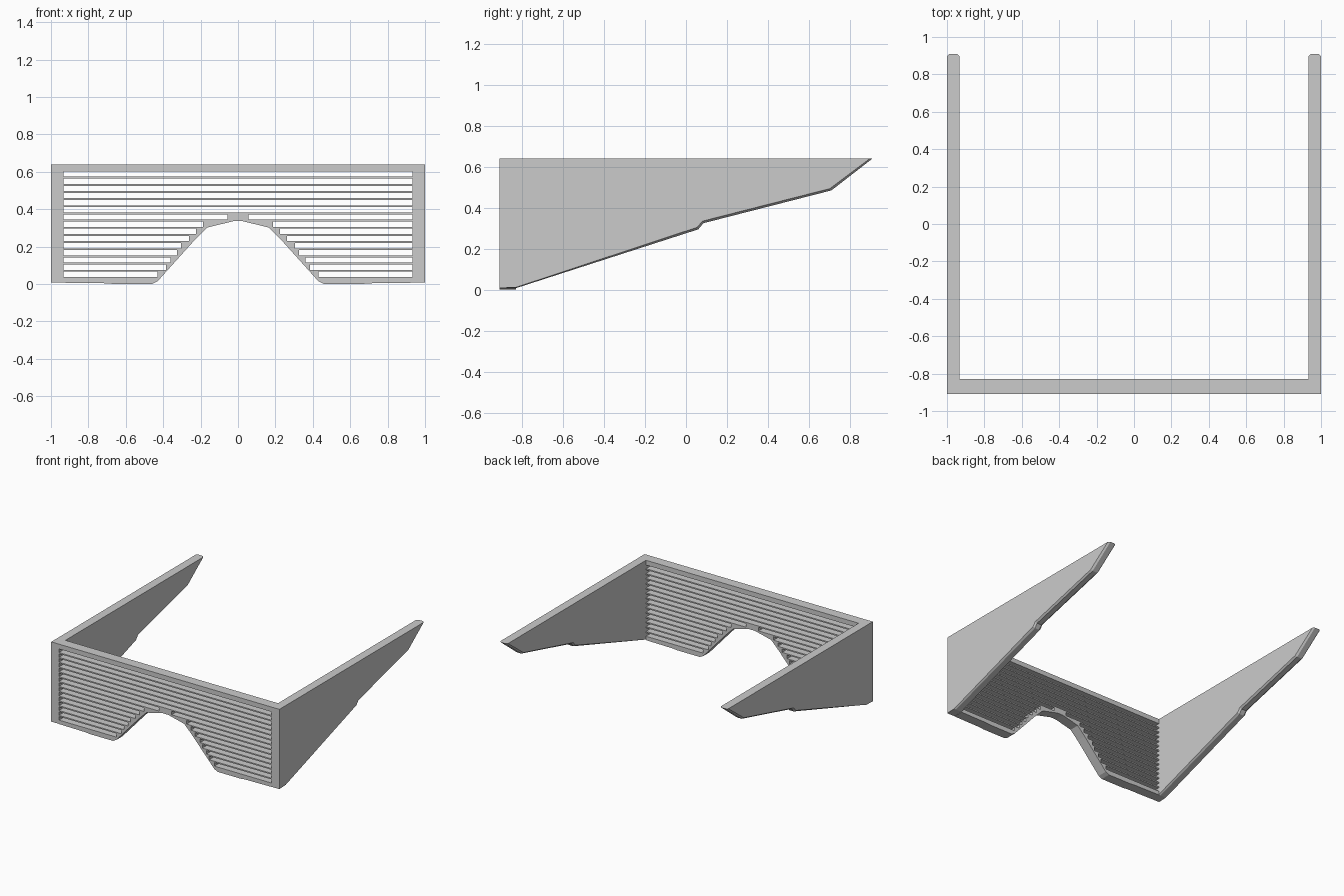
import bpy, bmesh

if "Cube" in bpy.data.objects:
    bpy.data.objects.remove(bpy.data.objects["Cube"])

FRONT, BACK, TOP, INNER = -0.91, -0.83, 0.64, 0.932


def make_object(name, bm):
    bmesh.ops.recalc_face_normals(bm, faces=bm.faces)
    mesh = bpy.data.meshes.new(name)
    bm.to_mesh(mesh)
    bm.free()
    obj = bpy.data.objects.new(name, mesh)
    bpy.context.collection.objects.link(obj)
    return obj


def loft(bm, rings):
    # Join matching closed outlines and cap both ends
    loops = [[bm.verts.new(p) for p in ring] for ring in rings]
    n = len(loops[0])
    for a, b in zip(loops, loops[1:]):
        for i in range(n):
            j = (i + 1) % n
            bm.faces.new((a[i], a[j], b[j], b[i]))
    bm.faces.new(loops[0])
    bm.faces.new(loops[-1])


def box(bm, x0, x1, y0, y1, z0, z1):
    loft(bm, [[(x0, y, z0), (x1, y, z0), (x1, y, z1), (x0, y, z1)] for y in (y0, y1)])


# Front panel with nose arch
half = [(INNER, 0.007), (0.70, 0.004), (0.66, 0.0), (0.46, 0.0), (0.43, 0.015),
        (0.385, 0.065), (0.23, 0.237), (0.165, 0.302), (0.025, 0.336)]
outline = half + [(-x, z) for x, z in reversed(half)] + [(-INNER, TOP), (INNER, TOP)]
bm = bmesh.new()
loft(bm, [[(x, y, z) for x, z in outline] for y in (FRONT, BACK)])
front_panel = make_object("shutter_front", bm)

# Slots between the slats, stepping around the nose arch
ROWS, Z_TOP, Z_BOTTOM, SLAT = 15, 0.602, 0.028, 0.010
steps = [0.055, 0.187, 0.225, 0.262, 0.305, 0.325, 0.36, 0.385, 0.43]
pitch = (Z_TOP - Z_BOTTOM) / ROWS
bm = bmesh.new()
for r in range(ROWS):
    z1 = Z_TOP - r * pitch
    z0 = z1 - pitch + SLAT
    if r < ROWS - len(steps):
        box(bm, -0.96, 0.96, FRONT - 0.05, BACK + 0.05, z0, z1)
    else:
        s = steps[r - (ROWS - len(steps))]
        for x0, x1 in ((-0.96, -s), (s, 0.96)):
            box(bm, x0, x1, FRONT - 0.05, BACK + 0.05, z0, z1)
cutter = make_object("slot_cutter", bm)
cutter.hide_render = True
cutter.hide_set(True)
mod = front_panel.modifiers.new("slots", "BOOLEAN")
mod.operation = "DIFFERENCE"
mod.solver = "EXACT"
mod.object = cutter
bpy.context.view_layer.objects.active = front_panel
bpy.ops.object.modifier_apply(modifier=mod.name)
bpy.data.objects.remove(cutter)

# Tapered arms with a rounded lower edge
full = [(FRONT, TOP), (FRONT, 0.008), (BACK, 0.008), (0.06, 0.295), (0.085, 0.325),
        (0.71, 0.485), (0.91, TOP)]
trim = [(FRONT, TOP), (FRONT, 0.008), (BACK, 0.012), (0.055, 0.305), (0.08, 0.335),
        (0.703, 0.494), (0.897, TOP)]
layers = [(INNER, trim), (INNER + 0.014, full), (0.986, full), (1.0, trim)]
for name, side in (("left_arm", -1), ("right_arm", 1)):
    bm = bmesh.new()
    loft(bm, [[(side * x, y, z) for y, z in prof] for x, prof in layers])
    make_object(name, bm)
